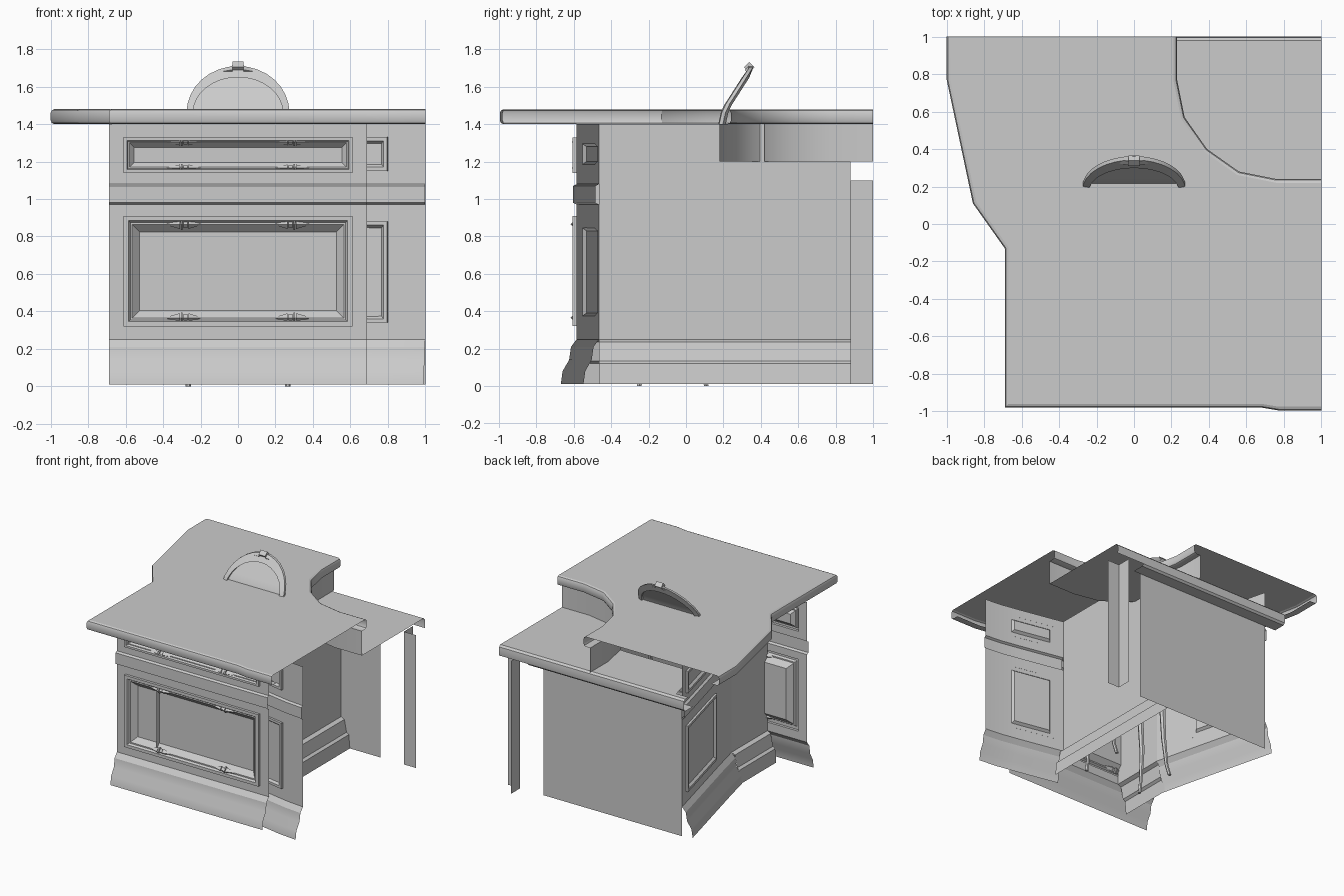
import bpy, bmesh
from math import pi, sin, cos
from mathutils import Vector

if "Cube" in bpy.data.objects:
    bpy.data.objects.remove(bpy.data.objects["Cube"])


def finish(name, bm, angle=0.5):
    bmesh.ops.remove_doubles(bm, verts=bm.verts, dist=0.0004)
    me = bpy.data.meshes.new(name)
    bm.to_mesh(me)
    bm.free()
    ob = bpy.data.objects.new(name, me)
    bpy.context.collection.objects.link(ob)
    bpy.ops.object.select_all(action='DESELECT')
    ob.select_set(True)
    bpy.context.view_layer.objects.active = ob
    bpy.ops.object.shade_smooth_by_angle(angle=angle)
    return ob


def offset(path, d):
    """Mitred offset of an open path to the right of its direction."""
    p = [Vector(q) for q in path]
    n = []
    for a, b in zip(p, p[1:]):
        t = (b - a).normalized()
        n.append(Vector((t.y, -t.x)))
    res = []
    for i, q in enumerate(p):
        a, b = n[max(i - 1, 0)], n[min(i, len(n) - 1)]
        m = (a + b).normalized()
        res.append(q + m * d / max(m.dot(a), 0.4))
    return res


def sweep(name, path, profile, holes=()):
    """Open sheet: profile of (outward offset, z) run along a plan path."""
    bm = bmesh.new()
    rows = [[bm.verts.new((q.x, q.y, z)) for q in offset(path, d)] for d, z in profile]
    for r, s in zip(rows, rows[1:]):
        for i in range(len(path) - 1):
            quad = (r[i], r[i + 1], s[i + 1], s[i])
            c = sum((v.co for v in quad), Vector()) / 4
            if not any(abs(c.x) < w and z0 < c.z < z1 for w, z0, z1 in holes):
                bm.faces.new(quad)
    return finish(name, bm)


def sheet(name, pts):
    bm = bmesh.new()
    f = bm.faces.new([bm.verts.new(p) for p in pts])
    bmesh.ops.triangulate(bm, faces=[f])
    return finish(name, bm)


def framed_panel(name, a, b, z0, z1, rings):
    """Rectangular moulding standing on plan line a-b: rings of (inset, outward offset)."""
    bm = bmesh.new()
    a, b = Vector(a), Vector(b)
    t = (b - a).normalized()
    n = Vector((t.y, -t.x))
    loops = []
    for i, d in rings:
        p, q = a + t * i + n * d, b - t * i + n * d
        loops.append([bm.verts.new(v) for v in ((p.x, p.y, z0 + i), (q.x, q.y, z0 + i),
                                                (q.x, q.y, z1 - i), (p.x, p.y, z1 - i))])
    for c, d in zip(loops, loops[1:]):
        for k in range(4):
            bm.faces.new((c[k], c[(k + 1) % 4], d[(k + 1) % 4], d[k]))
    bm.faces.new(loops[-1])
    return finish(name, bm)


def spindle(bm, x0, x1, r0, r1, y, z, dz=0):
    """Four-sided taper along x."""
    ends = [[bm.verts.new((x, y + r * cos(k * pi / 2), zz + r * sin(k * pi / 2)))
             for k in range(4)] for x, r, zz in ((x0, r0, z), (x1, r1, z + dz))]
    for k in range(4):
        bm.faces.new((ends[0][k], ends[0][(k + 1) % 4], ends[1][(k + 1) % 4], ends[1][k]))
    for e in ends:
        bm.faces.new(e)


# Upper desktop: flat sheet with rolled edge, open at the x=1 and y=1 cuts
edge = [(-1, 1), (-1, .77), (-.86, .11), (-.69, -.13), (-.69, -.98), (.68, -.98), (.77, -.995), (1, -.995)]
recess = [(1, .24), (.76, .24), (.56, .28), (.39, .40), (.27, .57), (.23, .77), (.23, 1)]
roll = [(-.02, 1.48), (-.006, 1.474), (0, 1.46), (0, 1.42), (-.006, 1.406), (-.02, 1.4), (-.07, 1.4)]
sheet("upper_desktop", [(q.x, q.y, 1.48) for q in offset(edge, -.02) + offset(recess, -.02)])
sweep("desktop_rolled_edge", edge, roll)
sweep("recess_edge_and_wall", recess, roll[:-1] + [(-.06, 1.4), (-.06, 1.2)])

# Lower writing surface with rolled back edge
sheet("lower_desktop", [(q.x, q.y, 1.2) for q in offset(recess, -.06)[:5]]
      + [(.17, .55, 1.2), (-.48, .55, 1.2), (-.58, .98, 1.2), (.97, .98, 1.2), (1, .98, 1.2)])
hook = [(-.06, 1.2), (-.02, 1.2), (-.005, 1.185), (0, 1.15), (-.005, 1.115), (-.02, 1.1), (-.12, 1.1)]
sweep("lower_rolled_edge", [(.74, 1), (-.68, 1)][::-1], [(-d, z) for d, z in hook])
sweep("lower_edge_end", [(1, 1), (.74, 1)][::-1], [(-d, z) for d, z in hook[:-2]])

# Back panel and corner post
sheet("back_panel", [(-.58, .88, .01), (.68, .88, .01), (.68, .88, 1.1), (-.58, .88, 1.1)])
sweep("corner_post", [(.89, 1), (.89, .88), (1, .88)], [(0, .01), (0, 1.1)])

# Cabinet front, with openings for drawer and door panels
base = [(.085, .01), (.075, .08), (.04, .14), (.03, .21), (0, .25)]
prof = base + [(0, .32), (0, .91), (0, .97), (.018, .98), (.018, 1.07), (0, 1.08),
               (0, 1.14), (0, 1.33), (0, 1.4)]
door, drawer = (.61, .32, .91), (.61, 1.14, 1.33)
sweep("cabinet_front", [(-.69, -.585), (-.61, -.585), (.61, -.585), (.69, -.585)], prof, (door, drawer))
for name, (w, z0, z1), k in (("door_panel", door, 1), ("drawer_panel", drawer, .66)):
    framed_panel(name, (-w, -.585), (w, -.585), z0, z1,
                 [(0, 0), (0, .021), (.025 * k, .021), (.035 * k, .005), (.045 * k, .005), (.085 * k, -.035 * k)])

# Angled corner front running behind the main front, with its own relief panels
sweep("corner_front", [(.32, -.465), (.69, -.54), (.85, -.57), (1, -.585)], prof)
relief = [(0, 0), (0, .018), (.02, .018), (.05, -.02)]
for part, a, b in (("corner", (.4, -.481), (.8, -.561)), ("left", (-.56, .8), (-.41, .21))):
    framed_panel(part + "_door_relief", a, b, .34, .88, relief)
    framed_panel(part + "_drawer_relief", a, b, 1.15, 1.33, relief)

# Turned ornaments on the panel rails
bm = bmesh.new()
for z, r in ((.865, .025), (.365, .025), (1.305, .019), (1.165, .019)):
    for s in (-1, 1):
        for x0, x1, a, b in ((.38, .31, .2, 1), (.305, .295, 1.2, 1.2),
                             (.29, .27, .8, .8), (.265, .2, 1, .2)):
            spindle(bm, s * x0, s * x1, a * r, b * r, -.588, z)
finish("panel_ornaments", bm)

# Side walls with skirting; the left side follows the desktop outline
skirt = [(.08, .01), (.07, .12), (.05, .135), (.03, .235), (0, .25), (0, 1.2)]
sweep("right_wall", [(.32, -.465), (.32, .88)], skirt)
sweep("right_wall_top", [(.32, -.465), (.32, .42)], [(0, 1.2), (0, 1.4)])
sweep("left_front", [(-.58, .88), (-.39, .13), (-.33, -.12)], prof)
sweep("left_wall", [(-.33, -.12), (-.33, -.585)], skirt + [(0, 1.4)])


# Chair: arched back frame, back pad, crest, seat and legs
def back_y(z):
    return .2 + (z - 1.48) * (.64 if z > 1.48 else .22)


def arch(w, h):
    pts = [(w * cos(pi * k / 16), 1.46 + h * sin(pi * k / 16)) for k in range(17)]
    return [(w, .72)] + pts + [(-w, .72)]


bm = bmesh.new()
outer, inner = arch(.275, .25), arch(.24, .19)
rings = []
for (xo, zo), (xi, zi) in zip(outer, inner):
    rings.append([bm.verts.new(p) for p in ((xo, back_y(zo) - .005, zo), (xi, back_y(zi) - .01, zi),
                                            (xi, back_y(zi) + .03, zi), (xo, back_y(zo) + .015, zo))])
for a, b in zip(rings, rings[1:]):
    for k in range(4):
        bm.faces.new((a[k], a[(k + 1) % 4], b[(k + 1) % 4], b[k]))
finish("chair_back_frame", bm)

bm = bmesh.new()
pad = [[bm.verts.new((x * s, back_y(z) + .012, z)) for s in (-1, 1)] for x, z in inner[:10]]
for a, b in zip(pad, pad[1:]):
    bm.faces.new((a[0], a[1], b[1], b[0]))
finish("chair_back_pad", bm)

bm = bmesh.new()
spindle(bm, -.03, .03, .028, .028, .338, 1.705)
for s in (-1, 1):
    spindle(bm, s * .03, s * .09, .022, .01, .335, 1.69, -.01)
finish("chair_crest", bm)

bm = bmesh.new()
bmesh.ops.create_cube(bm, size=1)
for v in bm.verts:
    v.co = Vector((v.co.x * .56, v.co.y * .34 - .12, v.co.z * .09 + .7))
bmesh.ops.bevel(bm, geom=bm.edges[:], offset=.03, segments=2, affect='EDGES')
finish("chair_seat", bm)

bm = bmesh.new()
for s in (-1, 1):
    for y0, y1, y2 in ((.02, .04, .11), (-.24, -.22, -.25)):
        prev = None
        for z, y, r in ((.68, y0, .025), (.35, y1, .02), (.1, (y1 + y2) / 2, .014), (0, y2, .014)):
            ring = [bm.verts.new((s * .265 + r * cos(k * pi / 3), y + r * sin(k * pi / 3), z))
                    for k in range(6)]
            if prev:
                for k in range(6):
                    bm.faces.new((prev[k], prev[(k + 1) % 6], ring[(k + 1) % 6], ring[k]))
            prev = ring
        bm.faces.new(prev)
finish("chair_legs", bm)
